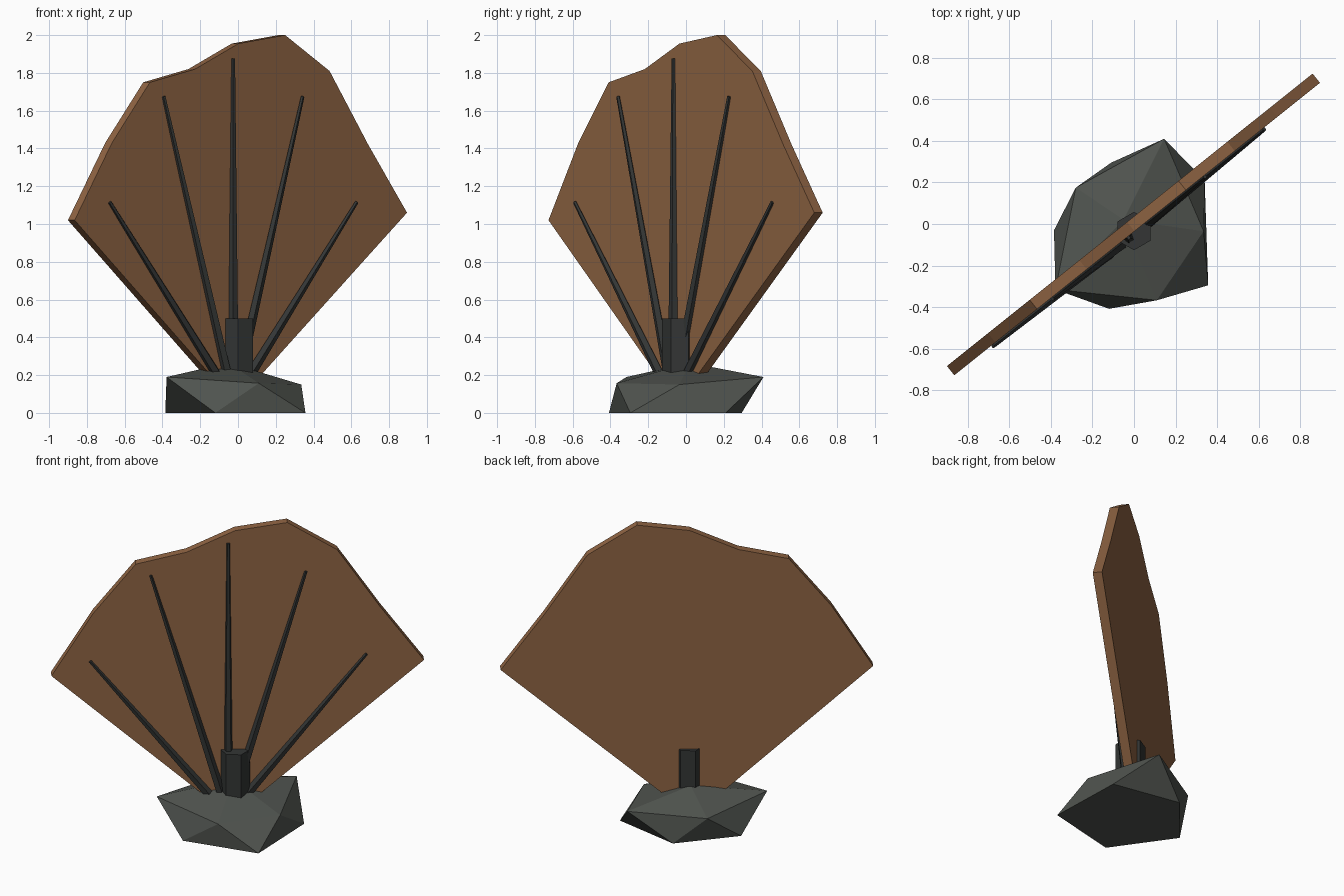
import bpy, bmesh
from math import atan2
from mathutils import Vector, Matrix

if "Cube" in bpy.data.objects:
    bpy.data.objects.remove(bpy.data.objects["Cube"])

FAN_ANGLE = atan2(1.4075, 1.76)
FAN_ROT = Matrix.Rotation(FAN_ANGLE, 4, 'Z')


def material(name, rgb):
    m = bpy.data.materials.new(name)
    m.diffuse_color = (*rgb, 1)
    m.use_nodes = True
    m.node_tree.nodes["Principled BSDF"].inputs["Base Color"].default_value = m.diffuse_color
    return m


ROCK = material("stone_grey", (0.08, 0.088, 0.078))
DARK = material("dark_stem", (0.033, 0.036, 0.035))
BROWN = material("coral_brown", (0.28, 0.13, 0.057))


def make(name, bm, mat):
    bmesh.ops.recalc_face_normals(bm, faces=bm.faces)
    me = bpy.data.meshes.new(name)
    bm.to_mesh(me)
    bm.free()
    me.materials.append(mat)
    ob = bpy.data.objects.new(name, me)
    bpy.context.collection.objects.link(ob)
    return ob


def rod(name, start, end, r1, r2, sides, mat, spin=0.0):
    a, b = Vector(start), Vector(end)
    d = b - a
    bm = bmesh.new()
    m = Matrix.Translation((a + b) / 2) @ d.to_track_quat('Z', 'Y').to_matrix().to_4x4()
    bmesh.ops.create_cone(bm, cap_ends=True, segments=sides, radius1=r1, radius2=r2,
                          depth=d.length, matrix=m @ Matrix.Rotation(spin, 4, 'Z'))
    return make(name, bm, mat)


# Base rock: irregular flat-bottomed icosahedron
upper = [(.335, -.035, .15), (.145, .41, .19), (-.28, .175, .165),
         (-.378, -.315, .19), (.11, -.367, .157)]
lower = [(.34, .21), (-.11, .295), (-.385, -.03), (-.12, -.408), (.357, -.295)]
bm = bmesh.new()
top = bm.verts.new((-.05, .02, .265))
up = [bm.verts.new(p) for p in upper]
lo = [bm.verts.new((*p, 0)) for p in lower]
for i in range(5):
    j = (i + 1) % 5
    bm.faces.new((top, up[i], up[j]))
    bm.faces.new((up[i], lo[i], up[j]))
    bm.faces.new((up[j], lo[i], lo[j]))
bm.faces.new(lo[::-1])
make("base_rock", bm, ROCK)

# Short hexagonal stem
rod("stem", (0, -.034, .08), (0, -.034, .5), .092, .092, 6, DARK)

# Fan blade: ragged outline in the XZ plane, thickened, then turned
outline = [(-.04, .05), (1.123, 1.06), (.86, 1.42), (.598, 1.81), (.297, 2.0),
           (-.02, 1.955), (-.314, 1.82), (-.62, 1.75), (-.877, 1.43), (-1.13, 1.02)]
T = .0285
bm = bmesh.new()
face = bm.faces.new([bm.verts.new((x, -T, z)) for x, z in outline])
ext = bmesh.ops.extrude_face_region(bm, geom=[face], use_keep_orig=True)
bmesh.ops.translate(bm, vec=(0, 2 * T, 0),
                    verts=[v for v in ext["geom"] if isinstance(v, bmesh.types.BMVert)])
make("fan_blade", bm, BROWN).matrix_world = FAN_ROT

# Tapered ribs radiating over the front of the blade
for n, (u, z) in enumerate([(-.836, 1.115), (-.47, 1.675), (0, 1.875), (.47, 1.675), (.836, 1.115)]):
    rod(f"rib_{n + 1}", FAN_ROT @ Vector((-.061, -.036, .06)),
        FAN_ROT @ Vector((-.061 + u, -.036, z)), .031, .01, 5, DARK)
